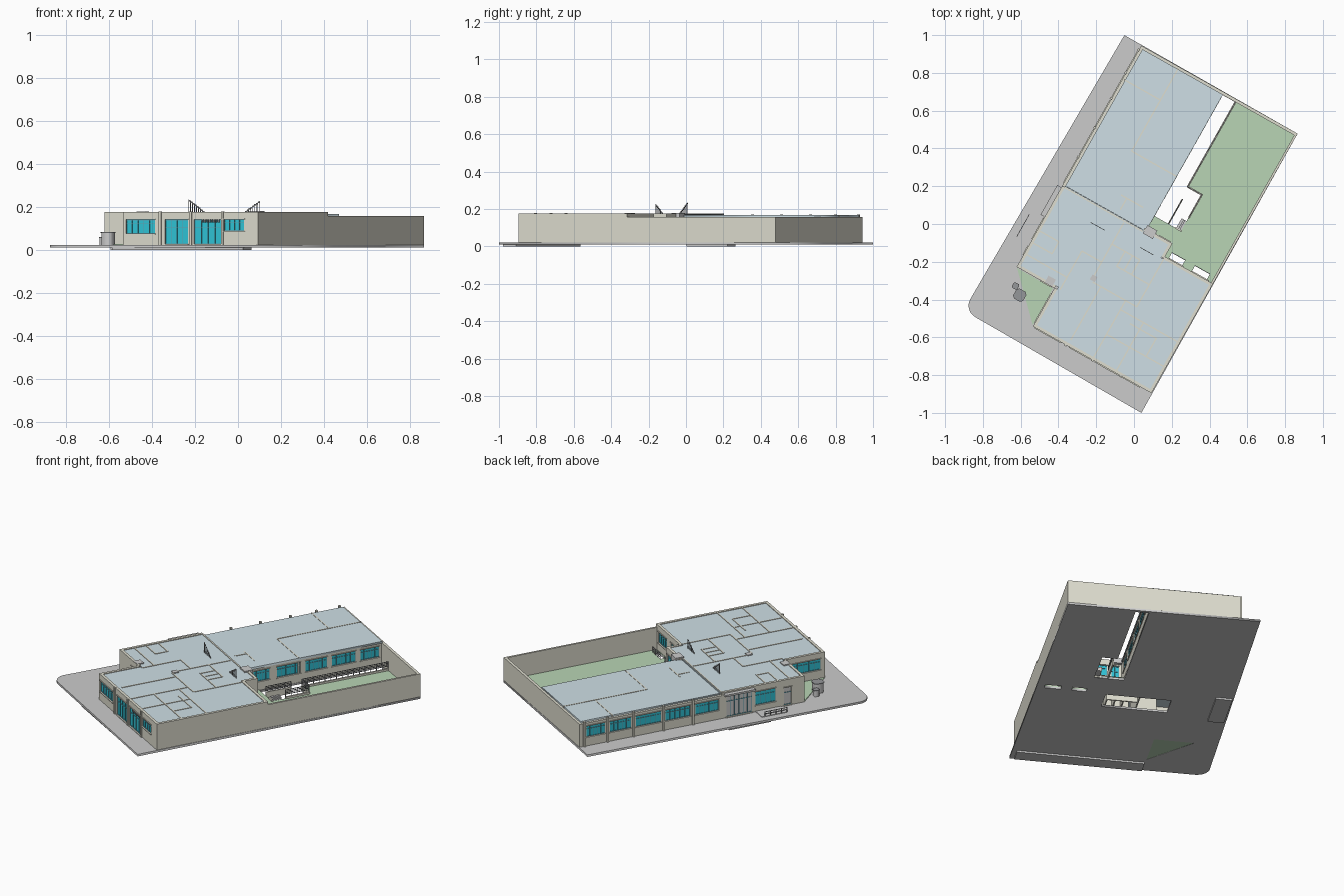
import bpy, bmesh, math
from mathutils import Matrix, Vector

if "Cube" in bpy.data.objects:
    bpy.data.objects.remove(bpy.data.objects["Cube"])

# The plot is laid out in its own axes (a across, b along) and turned as a whole
TURN = math.radians(-29.4)


def paint(name, r, g, b):
    m = bpy.data.materials.new(name)
    m.diffuse_color = (r, g, b, 1)
    m.use_nodes = True
    m.node_tree.nodes["Principled BSDF"].inputs["Base Color"].default_value = m.diffuse_color
    return m


TAN = paint("plaster", .74, .73, .63)
BLUE = paint("roof_blue", .62, .74, .79)
GREEN = paint("grass", .48, .66, .46)
TEAL = paint("glass", .03, .56, .69)
GREY = paint("paving", .62, .62, .62)
STEEL = paint("steel", .30, .31, .32)
TRIM = paint("window_trim", .12, .38, .46)


def finish(name, mesh, mat):
    o = bpy.data.objects.new(name, mesh)
    o.rotation_euler.z = TURN
    bpy.context.collection.objects.link(o)
    mesh.materials.clear()
    mesh.materials.append(mat)
    return o


def boxes(name, items, mat):
    """One object from boxes given as (a0, a1, b0, b1, z0, z1)."""
    bm = bmesh.new()
    for a0, a1, b0, b1, z0, z1 in items:
        m = Matrix.Translation(((a0 + a1) / 2, (b0 + b1) / 2, (z0 + z1) / 2)) \
            @ Matrix.Diagonal((abs(a1 - a0), abs(b1 - b0), abs(z1 - z0), 1))
        bmesh.ops.create_cube(bm, size=1, matrix=m)
    me = bpy.data.meshes.new(name)
    bm.to_mesh(me)
    bm.free()
    return finish(name, me, mat)


def slab(name, loops, z0, z1, mat):
    """Flat plate from an outline; further loops become holes."""
    cu = bpy.data.curves.new(name, 'CURVE')
    cu.dimensions, cu.fill_mode, cu.extrude = '2D', 'BOTH', (z1 - z0) / 2
    for loop in loops:
        s = cu.splines.new('POLY')
        s.points.add(len(loop) - 1)
        for p, (a, b) in zip(s.points, loop):
            p.co = (a, b, 0, 1)
        s.use_cyclic_u = True
    tmp = bpy.data.objects.new(name + "_curve", cu)
    bpy.context.collection.objects.link(tmp)
    me = bpy.data.meshes.new_from_object(tmp.evaluated_get(bpy.context.evaluated_depsgraph_get()))
    bpy.data.objects.remove(tmp)
    me.transform(Matrix.Translation((0, 0, (z0 + z1) / 2)))
    return finish(name, me, mat)


def rect(a0, a1, b0, b1):
    return [(a0, b0), (a1, b0), (a1, b1), (a0, b1)]


def facade(name, axis, at, out, s0, s1, top, openings=(), t=.016, z0=.015):
    """Wall along axis with its outer face at 'at'; openings (s0, s1, z0, z1, panes, mat)."""
    def box(p, q, d0, d1, zl, zh):
        d = sorted((at - out * d0, at - out * d1))
        return (p, q, *d, zl, zh) if axis == 'a' else (*d, p, q, zl, zh)
    solid, frames, sills, here = [], [], [], s0
    for i, (p, q, zl, zh, n, mat) in enumerate(sorted(openings, key=lambda o: o[0])):
        solid += [box(here, p, 0, t, z0, top), box(p, q, 0, t, z0, zl), box(p, q, 0, t, zh, top)]
        here = q
        boxes(f"{name}_pane_{i}", [box(p, q, .006, .009, zl, zh)], mat)
        for k in range(n + 1):
            c = p + (q - p) * k / n
            frames.append(box(c - .0015, c + .0015, .003, .007, zl, zh))
        for z in (zl, zl + (zh - zl) * .68, zh - .003):
            frames.append(box(p, q, .003, .007, z, z + .003))
        sills.append(box(p - .004, q + .004, -.005, .003, zl - .004, zl))
        sills.append(box(p - .004, q + .004, -.005, .003, zh, zh + .004))
    solid.append(box(here, s1, 0, t, z0, top))
    boxes(name, solid, TAN)
    if frames:
        boxes(name + "_frames", frames, TRIM)
        boxes(name + "_sills", sills, TAN)


def railing(name, p, q, z0, z1, rails=4, step=.035):
    """Posts and level rails between two points on one axis."""
    r, n = .0016, max(1, round((Vector(q) - Vector(p)).length / step))
    items = []
    for k in range(n + 1):
        a, b = Vector(p).lerp(Vector(q), k / n)
        items.append((a - r, a + r, b - r, b + r, z0, z1))
    for k in range(rails):
        z = z1 - (z1 - z0) * .8 * k / rails
        items.append((min(p[0], q[0]) - r, max(p[0], q[0]) + r,
                      min(p[1], q[1]) - r, max(p[1], q[1]) + r, z - r, z + r))
    boxes(name, items, STEEL)


# Paving with one rounded street corner, openings for the areaway, wells and shaft
corner = [(-.49 + .07 * math.cos(t), -.772 + .07 * math.sin(t))
          for t in [math.pi + math.pi / 2 * i / 8 for i in range(9)]]
areaway = [(.072, .09), (.235, .09), (.235, .31), (.15, .31), (.15, .825), (.072, .825)]
wells = [rect(.25, .33, -.068, -.035), rect(.39, .48, -.068, -.035)]
bed = [(-.425, -.507), (-.205, -.507), (-.205, -.73)]
slab("paving", [[(-.535, .846)] + corner + [(.525, -.852), (.52, .842)],
                areaway, *wells, bed, rect(-.22, .14, -.21, -.08)], .010, .022, GREY)
boxes("dropped_kerbs", [(-.54, -.45, -.25, 0, 0, .012), (-.2, .5, -.84, -.76, 0, .012)], GREY)
slab("planting_bed", [bed], .011, .027, GREEN)
slab("lawn", [[(.15, .828), (.508, .828), (.508, -.07), (.225, -.07), (.225, .012),
               (.072, .012), (.072, .09), (.235, .09), (.235, .31), (.15, .31)], *wells],
     .021, .027, GREEN)

# Outer walls
H, L = .176, .158


def win(p, q, n=4, zl=.075, zh=.14, mat=TEAL):
    return (p, q, zl, zh, n, mat)


facade("front_wall", 'a', -.735, -1, -.2, .52, H,
       [win(-.185, -.03, 5), win(.024, .147, 4, .026), win(.18, .324, 4, .026), win(.34, .447, 4, .088, .142)])
facade("side_wall_right", 'b', .52, 1, -.735, -.08, H)
facade("court_wall", 'a', -.07, 1, .225, .52, H, [win(.255, .335, 3), win(.39, .49, 4)])
facade("link_wall_side", 'b', .228, 1, -.08, .01, H)
facade("link_wall", 'a', .01, 1, .06, .228, H, [win(.085, .125, 2, .03), win(.15, .21, 2)])
facade("bed_wall_side", 'b', -.2, -1, -.735, -.5, H, [win(-.71, -.54, 5)])
facade("bed_wall_front", 'a', -.503, -1, -.43, -.2, H, [win(-.28, -.22, 2)])
facade("street_wall", 'b', -.43, -1, -.503, -.01, H,
       [win(-.425, -.38, 1, .026, .13, GREY), win(-.33, -.21, 4, .06),
        win(-.19, -.035, 6, .026, .155, GREY)])
facade("wing_street_wall", 'b', -.43, -1, -.01, .84, L,
       [win(p, q, 5) for p, q in ((.01, .15), (.18, .33), (.355, .505), (.535, .66), (.69, .80))])
facade("wing_court_wall", 'b', .07, 1, .01, .84, L,
       [win(p, q, 5) for p, q in ((.06, .155), (.20, .34), (.37, .50), (.53, .67), (.70, .81))])
facade("back_wall", 'a', .842, 1, -.43, .52, L)
facade("garden_wall_right", 'b', .52, 1, -.08, .84, L, t=.012)
boxes("pilasters", [(a - .006, a + .006, -.742, -.73, .02, H + .002) for a in (.0, .163, .332)]
      + [(-.438, -.425, b - .006, b + .006, .02, L + .012) for b in (.165, .342, .52, .675, .815)], TAN)
boxes("front_grille", [(.225 + .012 * i, .231 + .012 * i, -.741, -.736, .128, .142) for i in range(8)], STEEL)

# Roof plates
slab("main_roof", [[(-.415, -.488), (-.185, -.488), (-.185, -.72), (.505, -.72), (.505, -.085),
                    (.213, -.085), (.213, -.004), (-.415, -.004)]], .162, .172, BLUE)
slab("wing_roof", [rect(-.415, .074, -.003, .828)], .156, .167, BLUE)

# Room partitions whose tops show as lines in the roof
T = .0035
runs_b = [(-.2, .33, .83), (-.1, .03, .1), (-.05, -.36, -.02), (.228, -.375, -.07), (.16, -.73, -.375),
          (.01, -.70, -.375), (-.17, -.495, -.26), (-.3, -.35, -.277), (.3, -.72, -.43), (.03, -.24, -.15),
          (.12, -.24, -.15), (.075, -.24, -.15), (.4, -.58, -.47)]
runs_a = [(.33, -.2, .07), (.64, -.42, -.2), (-.012, -.42, .06), (.1, -.135, 0), (-.375, -.04, .228),
          (-.43, .16, .51), (-.42, -.42, -.17), (-.277, -.42, -.3), (-.35, -.42, -.3), (-.26, -.17, -.05),
          (-.58, .16, .51), (-.15, -.05, .12), (-.24, .03, .228), (-.47, .24, .4)]
boxes("partitions_along", [(a - T, a + T, p, q, .02, .169 if p >= 0 else .1745) for a, p, q in runs_b], TAN)
boxes("partitions_across", [(p, q, b - T, b + T, .02, .1687 if b > 0 else .1748) for b, p, q in runs_a], TAN)
boxes("roof_kerbs", [(-.26, -.215, -.50, -.46, .165, .178), (.065, .125, -.02, .03, .15, .18),
                     (-.06, -.03, -.37, -.34, .165, .177)], GREY)


# Two sloping stair rails rising above the roof
def roof_rail(name, a_low, a_high, b, top):
    items = []
    for k in range(9):
        f = k / 8
        a, z = a_low + (a_high - a_low) * f, .172 + (top - .172) * f
        items.append((a - .001, a + .001, b - .001, b + .001, .165, z + .004))
        if k < 8:
            items.append((a, a + (a_high - a_low) / 8, b - .0015, b + .0015, z + .002, z + .009))
    boxes(name, items, STEEL)


roof_rail("roof_stair_rail_left", -.12, -.205, -.105, .231)
roof_rail("roof_stair_rail_right", .09, .168, -.092, .222)

# Street entrance: canopy, landing and handrails
boxes("entrance_canopy", [(-.455, -.425, -.2, -.02, .157, .168)], GREY)
boxes("entrance_landing", [(-.51, -.43, -.36, -.21, .02, .025)], GREY)
railing("landing_rail_front", (-.508, -.36), (-.508, -.23), .022, .05, 2)

# Areaway kerbs, terrace steps and railings
boxes("areaway_kerbs", [(.146, .156, .31, .828, .012, .038), (.15, .24, .306, .316, .012, .038),
                        (.232, .242, .17, .31, .012, .038), (.155, .163, .09, .24, .012, .05),
                        (.2, .24, .086, .094, .012, .038)], TAN)
boxes("terrace_steps", [(.205, .235 - .008 * i, .094, .15, .02 + .008 * i, .028 + .008 * i) for i in range(3)], GREY)
railing("areaway_rail", (.151, .311), (.151, .825), .036, .078)
railing("terrace_rail_back", (.151, .311), (.237, .311), .036, .078)
railing("terrace_rail_side", (.237, .17), (.237, .311), .036, .078)
railing("terrace_rail_inner", (.159, .09), (.159, .24), .04, .082)
for i, (p, q) in enumerate(((.25, .33), (.39, .48))):
    railing(f"well_rail_{i}", (p, -.033), (q, -.033), .022, .06, 3)


# Round-cornered kiosk and bin on the street corner
def pillar(name, a, b, r, z1):
    outer = [(a + r * x, b + r * y) for x, y in
             ((-1, -.6), (-.6, -1), (.6, -1), (1, -.6), (1, .6), (.6, 1), (-.6, 1), (-1, .6))]
    slab(name, [outer], .02, z1 - .005, GREY)
    slab(name + "_cap", [[(a + (x - a) * 1.12, b + (y - b) * 1.12) for x, y in outer]], z1 - .005, z1, STEEL)


pillar("kiosk", -.342, -.625, .027, .082)
pillar("litter_bin", -.385, -.594, .015, .06)
